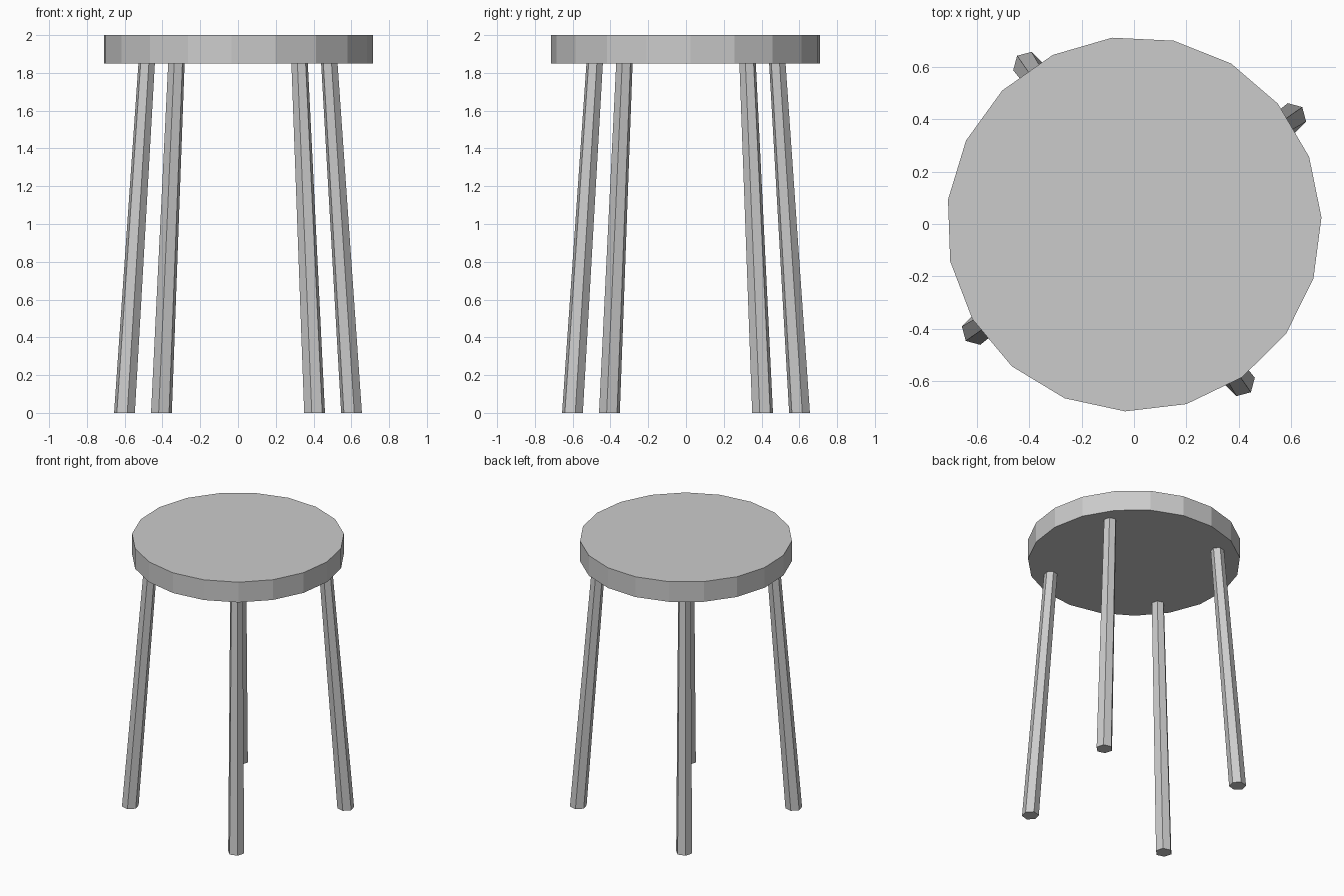
import bpy, bmesh
from math import sin, cos, radians, pi

if "Cube" in bpy.data.objects:
    bpy.data.objects.remove(bpy.data.objects["Cube"])


def ring(bm, cx, cy, z, radius, sides, start):
    return [bm.verts.new((cx + radius * cos(start + 2 * pi * i / sides),
                          cy + radius * sin(start + 2 * pi * i / sides), z))
            for i in range(sides)]


def loft(name, bottom, top, sides, start):
    """Closed flat-shaded prism between two rings given as (x, y, z, radius)."""
    bm = bmesh.new()
    a = ring(bm, *bottom, sides, start)
    b = ring(bm, *top, sides, start)
    for i in range(sides):
        j = (i + 1) % sides
        bm.faces.new((a[i], a[j], b[j], b[i]))
    bm.faces.new(a[::-1])
    bm.faces.new(b)
    mesh = bpy.data.meshes.new(name)
    bm.to_mesh(mesh)
    bm.free()
    obj = bpy.data.objects.new(name, mesh)
    bpy.context.collection.objects.link(obj)
    return obj


# Round seat with 19 sides
loft("seat", (0, 0, 1.85, 0.715), (0, 0, 2.0, 0.715), 19, radians(2))

# Four splayed, tapered six-sided legs
names = ["right_leg", "back_leg", "left_leg", "front_leg"]
for k, name in enumerate(names):
    ang = radians(34 + 90 * k)
    foot = (0.725 * cos(ang), 0.725 * sin(ang), 0, 0.057)
    head = (0.583 * cos(ang), 0.583 * sin(ang), 1.855, 0.045)
    loft(name, foot, head, 6, radians(45 + 90 * k))
